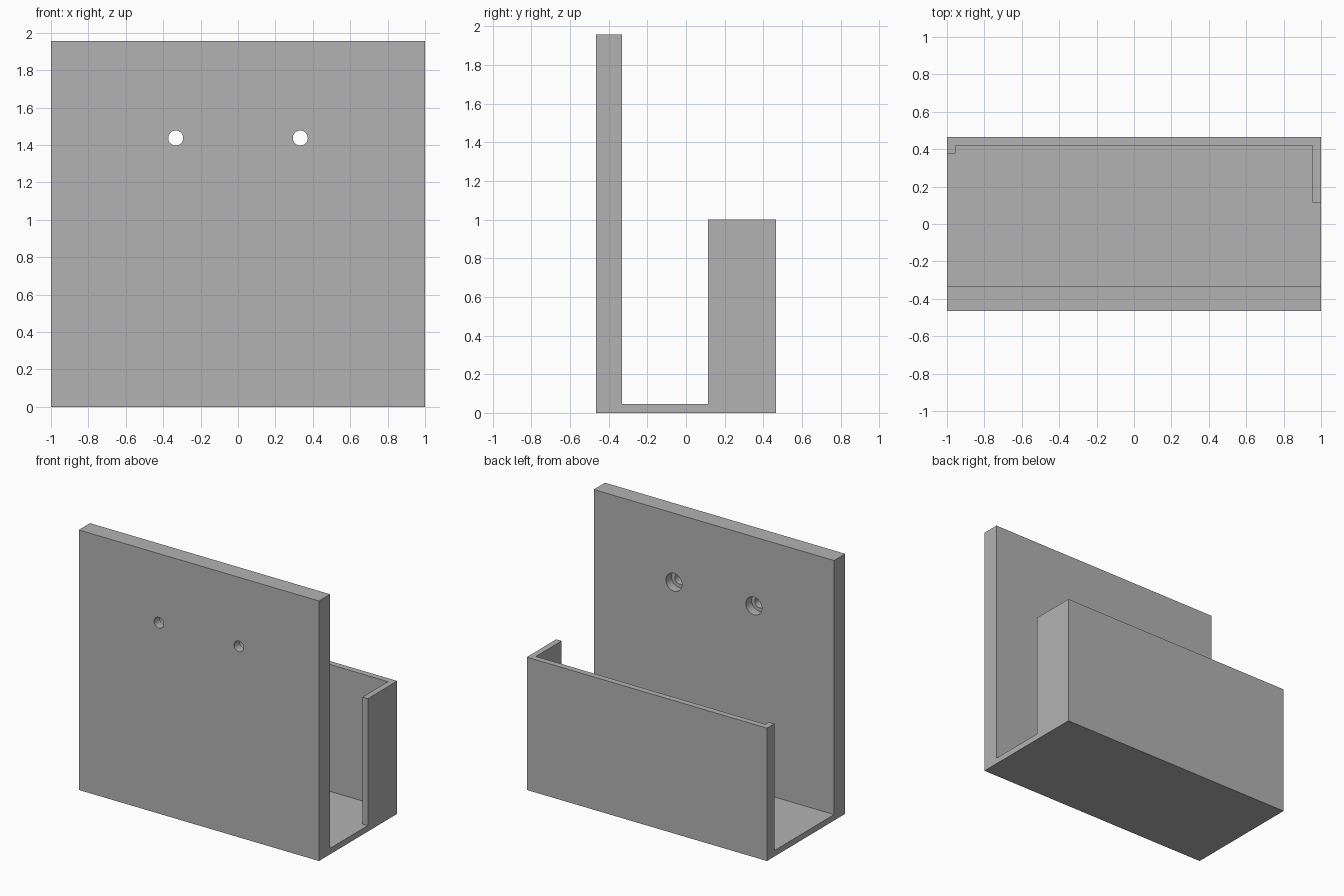
import bpy
import bmesh
from math import radians
from mathutils import Matrix, Vector

cube = bpy.data.objects.get("Cube")
if cube:
    bpy.data.objects.remove(cube, do_unlink=True)

# Overall sizes
HALF_W, HALF_D, HEIGHT = 1.0, 0.465, 1.957
WALL, PLATE, TRAY_H = 0.045, 0.133, 1.0
INNER_BACK = HALF_D - WALL
LONG_LIP, SHORT_LIP = 0.115, 0.377      # y where each side lip ends
HOLE_X, HOLE_Z = 0.333, 1.437

grey = bpy.data.materials.new("plain grey")
grey.use_nodes = True
colour = (0.45, 0.45, 0.45, 1.0)
grey.diffuse_color = colour
grey.node_tree.nodes["Principled BSDF"].inputs["Base Color"].default_value = colour


def finish(name, bm):
    bmesh.ops.recalc_face_normals(bm, faces=bm.faces)
    mesh = bpy.data.meshes.new(name)
    bm.to_mesh(mesh)
    bm.free()
    mesh.materials.append(grey)
    obj = bpy.data.objects.new(name, mesh)
    bpy.context.collection.objects.link(obj)
    return obj


def extrude(name, outline, direction):
    """Solid made by sweeping a closed outline along a direction."""
    bm = bmesh.new()
    face = bm.faces.new([bm.verts.new(p) for p in outline])
    moved = bmesh.ops.extrude_face_region(bm, geom=[face], use_keep_orig=True)
    verts = [g for g in moved["geom"] if isinstance(g, bmesh.types.BMVert)]
    bmesh.ops.translate(bm, verts=verts, vec=Vector(direction))
    return finish(name, bm)


def cylinder_y(name, x, z, radius, y0, y1):
    bm = bmesh.new()
    place = Matrix.Translation((x, (y0 + y1) / 2, z)) @ Matrix.Rotation(radians(90), 4, "X")
    bmesh.ops.create_cone(bm, cap_ends=True, segments=48, radius1=radius,
                          radius2=radius, depth=y1 - y0, matrix=place)
    return finish(name, bm)


def combine(target, tool, operation):
    mod = target.modifiers.new(operation.title(), "BOOLEAN")
    mod.operation, mod.solver, mod.object = operation, "EXACT", tool
    bpy.context.view_layer.objects.active = target
    bpy.ops.object.modifier_apply(modifier=mod.name)
    bpy.data.objects.remove(tool, do_unlink=True)


# Tall mounting plate and floor: an L profile swept across the width
front_inner = -HALF_D + PLATE
profile = [(-HALF_D, 0), (HALF_D, 0), (HALF_D, WALL), (front_inner, WALL),
           (front_inner, HEIGHT), (-HALF_D, HEIGHT)]
holder = extrude("wall_holder", [(-HALF_W, y, z) for y, z in profile], (2 * HALF_W, 0, 0))

# Rear wall with one long and one short side lip: a U plan swept upward
inner_x = HALF_W - WALL
plan = [(-HALF_W, SHORT_LIP), (-inner_x, SHORT_LIP), (-inner_x, INNER_BACK),
        (inner_x, INNER_BACK), (inner_x, LONG_LIP), (HALF_W, LONG_LIP),
        (HALF_W, HALF_D), (-HALF_W, HALF_D)]
combine(holder, extrude("rear_wall", [(x, y, 0) for x, y in plan], (0, 0, TRAY_H)), "UNION")

# Screw holes with a wider recess on the inner side of the plate
for side in (-1, 1):
    x = side * HOLE_X
    shaft = cylinder_y("screw_shaft", x, HOLE_Z, 0.04, -HALF_D - 0.1, front_inner + 0.1)
    combine(holder, shaft, "DIFFERENCE")
    recess = cylinder_y("screw_recess", x, HOLE_Z, 0.067, front_inner - 0.067, front_inner + 0.1)
    combine(holder, recess, "DIFFERENCE")

# Merge flat neighbouring faces and smooth only the round hole walls
bm = bmesh.new()
bm.from_mesh(holder.data)
bmesh.ops.remove_doubles(bm, verts=bm.verts, dist=1e-5)
bmesh.ops.dissolve_limit(bm, angle_limit=radians(1), verts=bm.verts, edges=bm.edges)
bm.to_mesh(holder.data)
bm.free()
holder.select_set(True)
bpy.context.view_layer.objects.active = holder
bpy.ops.object.shade_smooth_by_angle(angle=radians(30))
